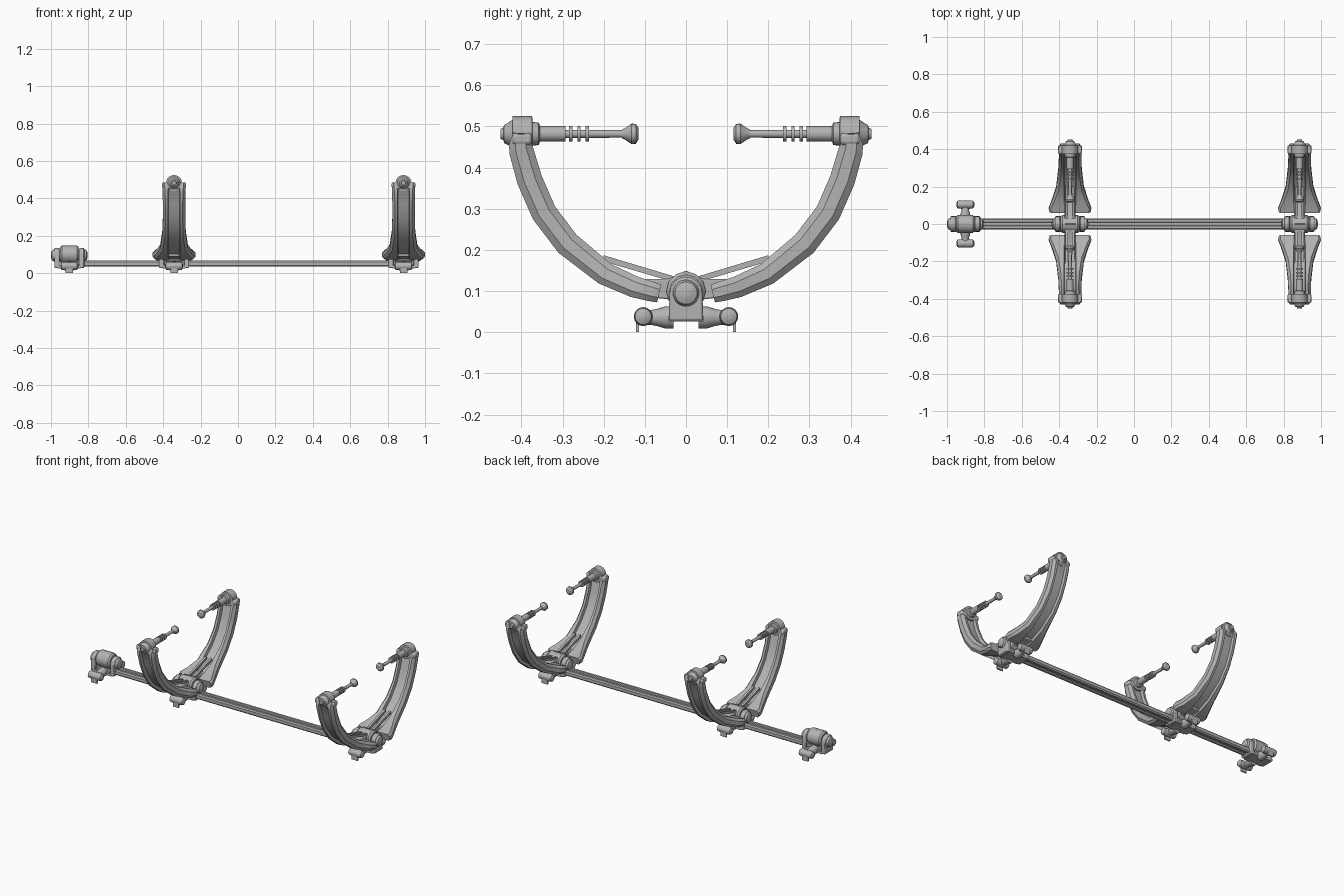
import bpy, bmesh, math
from mathutils import Vector

cube = bpy.data.objects.get("Cube")
if cube:
    bpy.data.objects.remove(cube, do_unlink=True)

grey = bpy.data.materials.new("plain grey")
grey.use_nodes = True
colour = (0.45, 0.45, 0.45, 1)
grey.diffuse_color = colour
grey.node_tree.nodes["Principled BSDF"].inputs["Base Color"].default_value = colour


def finish(name, bm, bevel=0.0, angle=35):
    bmesh.ops.recalc_face_normals(bm, faces=bm.faces)
    mesh = bpy.data.meshes.new(name)
    bm.to_mesh(mesh)
    bm.free()
    mesh.materials.append(grey)
    obj = bpy.data.objects.new(name, mesh)
    bpy.context.collection.objects.link(obj)
    if bevel:
        mod = obj.modifiers.new("soft edges", 'BEVEL')
        mod.width = bevel
        mod.segments = 2
        mod.limit_method = 'ANGLE'
    bpy.ops.object.select_all(action='DESELECT')
    obj.select_set(True)
    bpy.context.view_layer.objects.active = obj
    bpy.ops.object.shade_smooth_by_angle(angle=math.radians(angle))
    return obj


def loft(name, rings, bevel=0.0):
    """Skin closed rings of points and cap both ends."""
    bm = bmesh.new()
    loops = [[bm.verts.new(p) for p in ring] for ring in rings]
    n = len(loops[0])
    for a, b in zip(loops, loops[1:]):
        for i in range(n):
            j = (i + 1) % n
            bm.faces.new((a[i], a[j], b[j], b[i]))
    bm.faces.new(loops[0][::-1])
    bm.faces.new(loops[-1])
    return finish(name, bm, bevel)


def lathe(name, profile, origin, axis, sides=20):
    """Turn (distance along axis, radius) pairs about an axis."""
    axis = Vector(axis).normalized()
    up = Vector((0, 0, 1))
    side = axis.cross(up)
    rings = []
    for d, r in profile:
        ring = []
        for i in range(sides):
            a = 2 * math.pi * i / sides
            ring.append(Vector(origin) + axis * d + r * (math.cos(a) * up + math.sin(a) * side))
        rings.append(ring)
    return loft(name, rings)


def extrude_x(name, outline, x0, x1, bevel=0.0):
    """Extrude a (y, z) outline along x."""
    return loft(name, [[(x, y, z) for y, z in outline] for x in (x0, x1)], bevel)


def box_outline(y0, y1, z0, z1):
    return [(y0, z0), (y1, z0), (y1, z1), (y0, z1)]


def curved_arm(name, cx, s):
    # y, z, half width, half thickness, groove depth, groove half width
    stations = [
        (.065, .094, .110, .022, .004, .030), (.085, .099, .114, .024, .012, .030),
        (.125, .110, .098, .026, .016, .031), (.197, .142, .074, .028, .018, .032),
        (.288, .215, .063, .031, .018, .033), (.345, .290, .060, .031, .018, .033),
        (.380, .370, .060, .031, .018, .033), (.400, .440, .061, .030, .016, .033),
        (.402, .455, .062, .028, .001, .033), (.398, .482, .062, .022, .001, .033)]
    rings = []
    for i, (y, z, w, t, d, g) in enumerate(stations):
        a, b = stations[max(i - 1, 0)], stations[min(i + 1, len(stations) - 1)]
        tangent = Vector((0, b[0] - a[0], b[1] - a[1])).normalized()
        inward = Vector((0, -tangent.z, tangent.y))
        k = t * .45
        half = [(-w, k), (-w + k, t), (-g, t), (-g + .004, t - d),
                (g - .004, t - d), (g, t), (w - k, t), (w, k)]
        outline = half + [(x, -n) for x, n in reversed(half)]
        ring = []
        for x, n in outline:
            p = Vector((0, y, z)) + inward * n
            ring.append((cx + x, s * p.y, p.z))
        rings.append(ring)
    loft(name, rings)


def clamp_screw(cx, s):
    centre = (cx, 0, .482)
    axis = (0, s, 0)
    # pivot housing with its outer cap
    lathe("screw_housing", [(.355, .020), (.358, .027), (.373, .029), (.373, .035), (.374, .043),
                            (.421, .043), (.422, .034), (.432, .027), (.442, .022),
                            (.444, .015), (.451, .012)], centre, axis)
    # sleeve, thread rings and spindle
    profile = [(.358, .019), (.293, .019), (.293, .010)]
    for d in (.284, .264, .244):
        profile += [(d, .010), (d, .019), (d - .008, .019), (d - .008, .010)]
    profile += [(.15, .009)]
    lathe("screw_spindle", profile, centre, axis, 16)
    # flared pressing pad
    lathe("pressing_pad", [(.155, .011), (.148, .014), (.132, .025), (.122, .024), (.115, .014)],
          centre, axis)
    # cross bar carrying the housing
    y = s * .398
    extrude_x("arm_cross_bar", box_outline(y - .024, y + .024, .455, .484),
              cx - .064, cx + .064, .008)


def rail_clamp(cx):
    # hinge barrel and its domed bolt heads
    lathe("hinge_barrel", [(-.05, .040), (-.04, .048), (.04, .048), (.05, .040)],
          (cx, 0, .100), (1, 0, 0), 12)
    for s in (-1, 1):
        lathe("bolt_head", [(.05, .032), (.083, .032), (.092, .027), (.097, .015), (.098, .004)],
              (cx, 0, .095), (s, 0, 0))
        # bracket cheek with a rounded top
        cheek = [(-.042, .028), (.042, .028)]
        for i in range(9):
            a = math.pi * i / 8
            cheek.append((.040 * math.cos(a), .095 + .040 * math.sin(a)))
        xs = sorted((cx + s * .052, cx + s * .080))
        extrude_x("bracket_cheek", cheek, xs[0], xs[1], .005)
    extrude_x("bracket_base", box_outline(-.042, .042, .026, .040), cx - .06, cx + .06)
    # double ended hand knob under the rail
    for s in (-1, 1):
        lathe("knob_neck", [(.03, .027), (.05, .027), (.07, .021), (.085, .018), (.105, .020)],
              (cx, 0, .036), (0, s, 0))
        lathe("knob_grip", [(-.048, .010), (-.042, .020), (-.02, .023), (0, .021),
                            (.02, .023), (.042, .020), (.048, .010)],
              (cx, s * .104, .038), (1, 0, 0), 16)
        ys = s * .118
        extrude_x("knob_tab", box_outline(ys - .004, ys + .004, 0, .03), cx - .02, cx + .02)


def holder(cx):
    rail_clamp(cx)
    for s, side in ((1, "back"), (-1, "front")):
        curved_arm(side + "_curved_arm", cx, s)
        clamp_screw(cx, s)
        # hinge leaf joining arm and barrel
        leaf = [(0, .075), (s * .13, .090), (s * .13, .128), (s * .04, .130), (0, .150)]
        extrude_x(side + "_hinge_leaf", leaf, cx - .03, cx + .03, .004)
        # twin brace rods
        for x in (-.018, .018):
            rod = [(s * .03, .122), (s * .20, .172), (s * .20, .187), (s * .03, .136)]
            extrude_x(side + "_brace_rod", rod, cx + x - .007, cx + x + .007)


# long grooved rail
top = [(-.030, .060), (-.024, .067), (-.011, .067), (-.009, .060),
       (.009, .060), (.011, .067), (.024, .067), (.030, .060)]
rail = top + [(y, .102 - z) for y, z in reversed(top)]
extrude_x("long_rail", rail, -.95, .94)

for x in (-.342, .885):
    holder(x)
rail_clamp(-.902)
